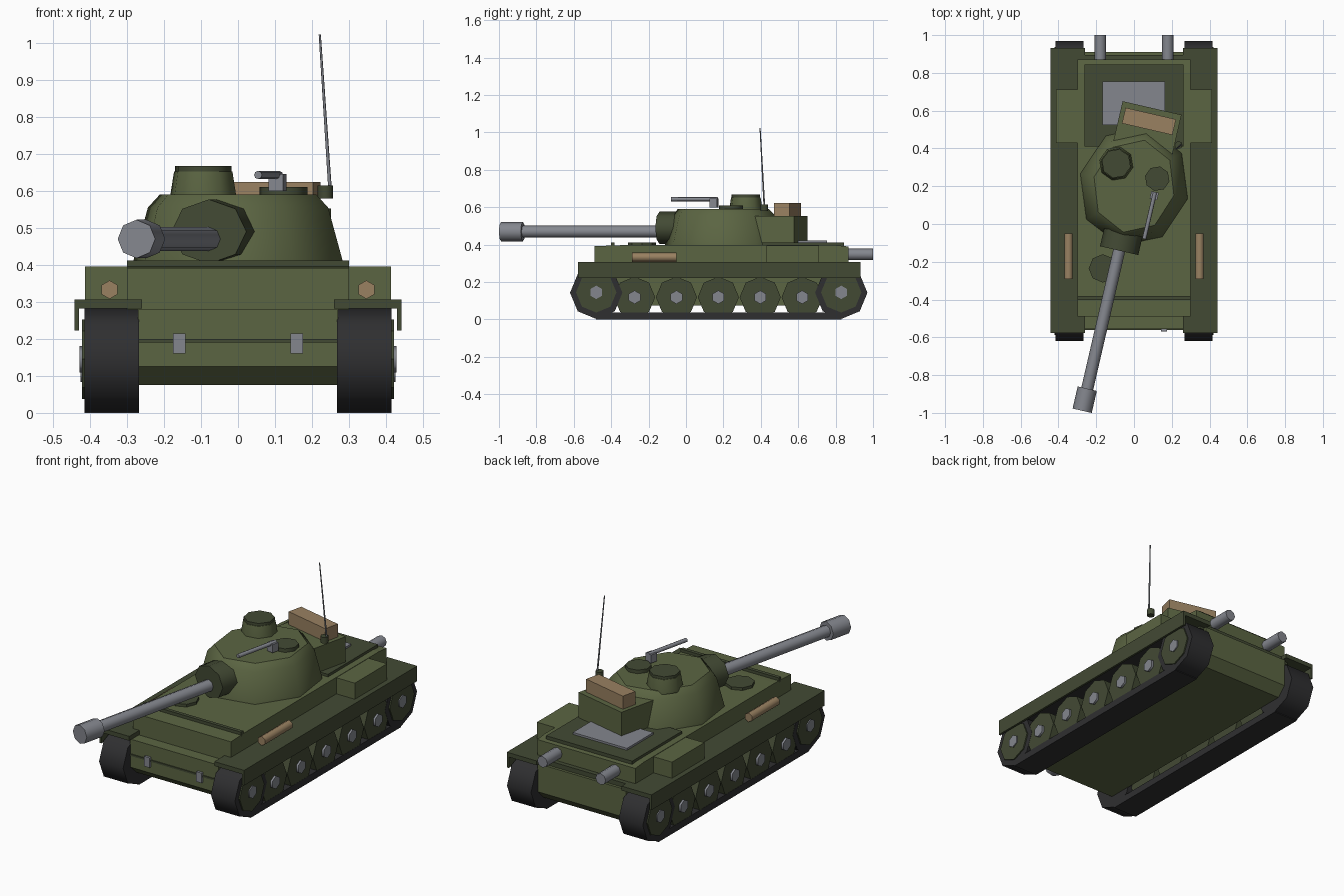
import bpy, bmesh, math
from mathutils import Matrix, Vector

if "Cube" in bpy.data.objects:
    bpy.data.objects.remove(bpy.data.objects["Cube"])

def mat(name, c):
    m = bpy.data.materials.new(name)
    m.diffuse_color = (*c, 1)
    m.use_nodes = True
    m.node_tree.nodes["Principled BSDF"].inputs["Base Color"].default_value = m.diffuse_color
    return m

GREEN = mat("green", (0.105, 0.13, 0.055))
DARK = mat("dark_green", (0.055, 0.068, 0.034))
RUBBER = mat("rubber", (0.028, 0.028, 0.03))
TAN = mat("tan", (0.32, 0.22, 0.12))
METAL = mat("metal", (0.23, 0.24, 0.27))
I = Matrix.Identity(4)
AX = {"x": Matrix.Rotation(math.pi / 2, 4, "Y"),      # local z -> +x
      "y": Matrix.Rotation(-math.pi / 2, 4, "X"),     # local z -> +y
      "z": I}

def finish(name, bm, material, m=I, smooth=False):
    bm.transform(m)
    bmesh.ops.recalc_face_normals(bm, faces=bm.faces)
    me = bpy.data.meshes.new(name)
    if smooth:
        for f in bm.faces:
            f.smooth = len(f.verts) == 4
    bm.to_mesh(me)
    bm.free()
    me.materials.append(material)
    ob = bpy.data.objects.new(name, me)
    bpy.context.collection.objects.link(ob)
    return ob

def box(name, x, y, z, material, m=I):
    bm = bmesh.new()
    bmesh.ops.create_cube(bm, size=1)
    for v in bm.verts:
        v.co = [(a + b) / 2 + c * (b - a) for (a, b), c in zip((x, y, z), v.co)]
    return finish(name, bm, material, m)

def lathe(name, rings, material, loc=(0, 0, 0), axis="z", n=8, phase=0, m=I, smooth=True):
    """Loft n-sided rings (rx, ry, height) along an axis."""
    bm = bmesh.new()
    loops = []
    for rx, ry, h in rings:
        angs = [math.radians(phase) + 2 * math.pi * i / n for i in range(n)]
        loops.append([bm.verts.new((rx * math.cos(a), ry * math.sin(a), h)) for a in angs])
    for a, b in zip(loops, loops[1:]):
        for i in range(n):
            bm.faces.new((a[i], a[(i + 1) % n], b[(i + 1) % n], b[i]))
    bm.faces.new(loops[0])
    bm.faces.new(loops[-1])
    return finish(name, bm, material, m @ Matrix.Translation(loc) @ AX[axis], smooth)

def cyl(name, r, a, b, material, loc=(0, 0, 0), axis="z", **kw):
    return lathe(name, [(r, r, a), (r, r, b)], material, loc, axis, **kw)

def extrude(name, prof, x0, x1, material):
    """Extrude a (y, z) profile across x."""
    bm = bmesh.new()
    a = [bm.verts.new((x0, y, z)) for y, z in prof]
    b = [bm.verts.new((x1, y, z)) for y, z in prof]
    for i in range(len(a)):
        j = (i + 1) % len(a)
        bm.faces.new((a[i], a[j], b[j], b[i]))
    bm.faces.new(a)
    bm.faces.new(b)
    return finish(name, bm, material)

# Hull
extrude("lower_hull", [(-0.555, 0.28), (-0.555, 0.125), (-0.5, 0.075),
                       (0.86, 0.075), (0.91, 0.125), (0.91, 0.28)], -0.27, 0.27, GREEN)
extrude("upper_hull", [(-0.49, 0.28), (-0.49, 0.392), (-0.35, 0.397), (0.8, 0.397),
                       (0.87, 0.39), (0.87, 0.28)], -0.3, 0.3, GREEN)
box("splash_board", (-0.3, 0.3), (-0.402, -0.382), (0.385, 0.412), DARK)
box("nose_strip", (-0.27, 0.27), (-0.56, -0.54), (0.19, 0.2), DARK)
box("rear_strip", (-0.3, 0.3), (0.86, 0.895), (0.27, 0.305), DARK)
box("engine_deck", (-0.263, 0.263), (0.41, 0.845), (0.39, 0.411), DARK)
box("engine_grille", (-0.168, 0.163), (0.525, 0.755), (0.405, 0.422), METAL)
cyl("driver_hatch", 0.075, 0.39, 0.412, DARK, (-0.165, -0.235, 0), smooth=False)

# Running gear and fender fittings on both sides
for s, side in ((-1, "left"), (1, "right")):
    def sx(a, b):
        return tuple(sorted((s * a, s * b)))
    for end, y in (("front", -0.48), ("rear", 0.83)):
        cyl(f"{side}_track_{end}", 0.14, *sx(0.268, 0.415), RUBBER, (0, y, 0.143), "x")
        cyl(f"{side}_sprocket_{end}", 0.108, *sx(0.3, 0.422), DARK, (0, y, 0.145), "x", smooth=False)
        cyl(f"{side}_sprocket_hub_{end}", 0.036, *sx(0.4, 0.428), METAL, (0, y, 0.145), "x", n=6)
    box(side + "_track_bottom", sx(0.268, 0.415), (-0.482, 0.832), (0, 0.038), RUBBER)
    box(side + "_track_top", sx(0.268, 0.415), (-0.48, 0.83), (0.25, 0.282), RUBBER)
    for i in range(5):
        y = -0.275 + 0.224 * i
        cyl(f"{side}_wheel_{i}", 0.11, *sx(0.29, 0.414), DARK, (0, y, 0.119), "x", smooth=False)
        cyl(f"{side}_hub_{i}", 0.036, *sx(0.4, 0.426), METAL, (0, y, 0.119), "x", n=6)
    box(side + "_fender", sx(0.26, 0.442), (-0.578, 0.933), (0.282, 0.306), DARK)
    box(side + "_fender_lip", sx(0.43, 0.442), (-0.578, 0.933), (0.222, 0.29), DARK)
    box(side + "_stowage_box", sx(0.29, 0.413), (0.43, 0.712), (0.3, 0.395), GREEN)
    cyl(side + "_tarp_roll", 0.025, -0.29, -0.05, TAN, (s * 0.347, 0, 0.333), "y", n=6, phase=30)
    cyl(side + "_exhaust", 0.031, 0.87, 1.0, METAL, (s * 0.178, 0, 0.348), "y")
    box(side + "_tow_hook", sx(0.142, 0.176), (-0.568, -0.53), (0.16, 0.215), METAL)

# Turret, turned a little to one side
T = Matrix.Translation((0, 0.2, 0)) @ Matrix.Rotation(math.radians(-13), 4, "Z")
lathe("turret", [(0.292, 0.322, 0.395), (0.29, 0.32, 0.412), (0.25, 0.285, 0.555), (0.217, 0.25, 0.59)],
      GREEN, m=T)
box("bustle", (-0.16, 0.16), (0.15, 0.425), (0.412, 0.552), GREEN, T)
box("bustle_crate", (-0.137, 0.137), (0.31, 0.395), (0.545, 0.624), TAN, T)
lathe("mantlet", [(0.104, 0.087, -0.35), (0.104, 0.087, -0.24)], DARK, (0, 0, 0.49), "y", m=T)
cyl("gun_barrel", 0.032, -1.15, -0.3, METAL, (0, 0, 0.47), "y", m=T)
cyl("muzzle", 0.052, -1.22, -1.1, METAL, (0, 0, 0.47), "y", m=T)

# Roof fittings
R = Matrix.Rotation(math.radians(-13), 4, "Z")
C = Matrix.Translation((-0.094, 0.32, 0)) @ R
lathe("cupola", [(0.091, 0.091, 0.575), (0.091, 0.091, 0.59), (0.081, 0.081, 0.652)], GREEN, m=C)
cyl("cupola_hatch", 0.078, 0.645, 0.667, DARK, m=C)
cyl("loader_hatch", 0.066, 0.58, 0.61, DARK, m=Matrix.Translation((0.123, 0.24, 0)) @ R)
G = Matrix.Translation((0.107, 0.15, 0)) @ R
box("machine_gun_mount", (-0.02, 0.02), (-0.02, 0.02), (0.6, 0.646), METAL, G)
cyl("machine_gun_barrel", 0.011, -0.235, 0.02, METAL, (0, 0, 0.643), "y", m=G)

# Antenna
cyl("antenna_base", 0.021, 0.58, 0.614, DARK, (0.236, 0.418, 0))
foot, tip = Vector((0.25, 0.42, 0.585)), Vector((0.221, 0.396, 1.023))
d = tip - foot
A = Matrix.Translation(foot) @ d.to_track_quat("Z", "Y").to_matrix().to_4x4()
lathe("antenna", [(0.005, 0.005, 0), (0.003, 0.003, d.length)], METAL, n=6, m=A)
